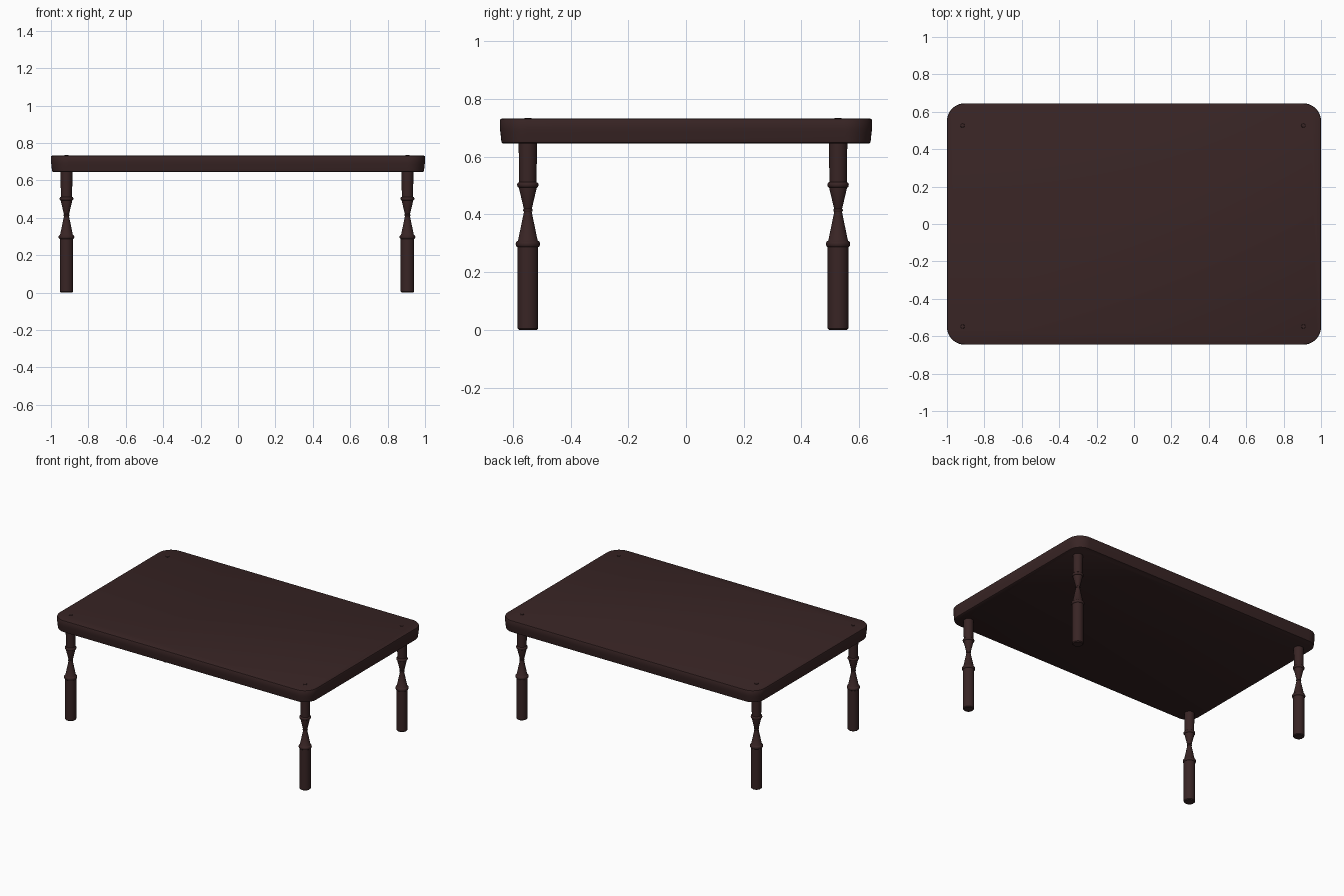
import bpy, bmesh, math

if "Cube" in bpy.data.objects:
    bpy.data.objects.remove(bpy.data.objects["Cube"])

wood = bpy.data.materials.new("dark_brown_wood")
wood.diffuse_color = (0.040, 0.018, 0.018, 1)
wood.use_nodes = True
wood.node_tree.nodes["Principled BSDF"].inputs["Base Color"].default_value = wood.diffuse_color


def loft(name, rings, angle, loc=(0, 0, 0)):
    """Skin a stack of closed rings, cap both ends and smooth by angle."""
    bm = bmesh.new()
    loops = [[bm.verts.new(p) for p in ring] for ring in rings]
    n = len(loops[0])
    for a, b in zip(loops, loops[1:]):
        for i in range(n):
            j = (i + 1) % n
            bm.faces.new((a[i], a[j], b[j], b[i]))
    bm.faces.new(loops[0][::-1])
    bm.faces.new(loops[-1])
    mesh = bpy.data.meshes.new(name)
    bm.to_mesh(mesh)
    bm.free()
    mesh.materials.append(wood)
    ob = bpy.data.objects.new(name, mesh)
    ob.location = loc
    bpy.context.collection.objects.link(ob)
    bpy.ops.object.select_all(action='DESELECT')
    ob.select_set(True)
    bpy.context.view_layer.objects.active = ob
    bpy.ops.object.shade_smooth_by_angle(angle=math.radians(angle))
    return ob


def rounded_rect(inset, z, hx=1.0, hy=0.645, r=0.095, seg=10):
    pts = []
    for q, (sx, sy) in enumerate(((1, 1), (-1, 1), (-1, -1), (1, -1))):
        for k in range(seg + 1):
            a = math.pi / 2 * (q + k / seg)
            pts.append((sx * (hx - r) + (r - inset) * math.cos(a),
                        sy * (hy - r) + (r - inset) * math.sin(a), z))
    return pts


def circle(r, z, n=32):
    return [(r * math.cos(2 * math.pi * i / n), r * math.sin(2 * math.pi * i / n), z)
            for i in range(n)]


def bead(r, z, bulge, h):
    """Half-round ring in a turned profile."""
    return [(r + bulge * math.cos(a), z + h * math.sin(a))
            for a in (math.pi * (k / 8 - 0.5) for k in range(9))]


# table top: softly rounded edges, slightly narrower underneath
edge = [(0.012, 0.645), (0.007, 0.648), (0.005, 0.655), (0.002, 0.685),
        (0.0, 0.695), (0.0, 0.726), (0.002, 0.730), (0.006, 0.7315)]
loft("table_top", [rounded_rect(i, z) for i, z in edge], 35)

# turned legs
profile = ([(0.031, 0.0), (0.036, 0.005), (0.036, 0.288)]
           + bead(0.035, 0.297, 0.007, 0.011)
           + [(0.034, 0.309), (0.0135, 0.408)]
           + bead(0.0135, 0.414, 0.003, 0.005)
           + [(0.014, 0.42), (0.031, 0.492)]
           + bead(0.031, 0.502, 0.006, 0.009)
           + [(0.030, 0.512), (0.032, 0.65)])
for side, x in (("left", -0.917), ("right", 0.906)):
    for end, y in (("front", -0.548), ("back", 0.527)):
        loft(f"{end}_{side}_leg", [circle(r, z) for r, z in profile], 35, (x, y, 0))
        # small peg showing through the top
        loft(f"{end}_{side}_peg",
             [circle(r, z, 16) for r, z in ((0.012, 0.72), (0.012, 0.733), (0.010, 0.7345))],
             35, (x, y, 0))
